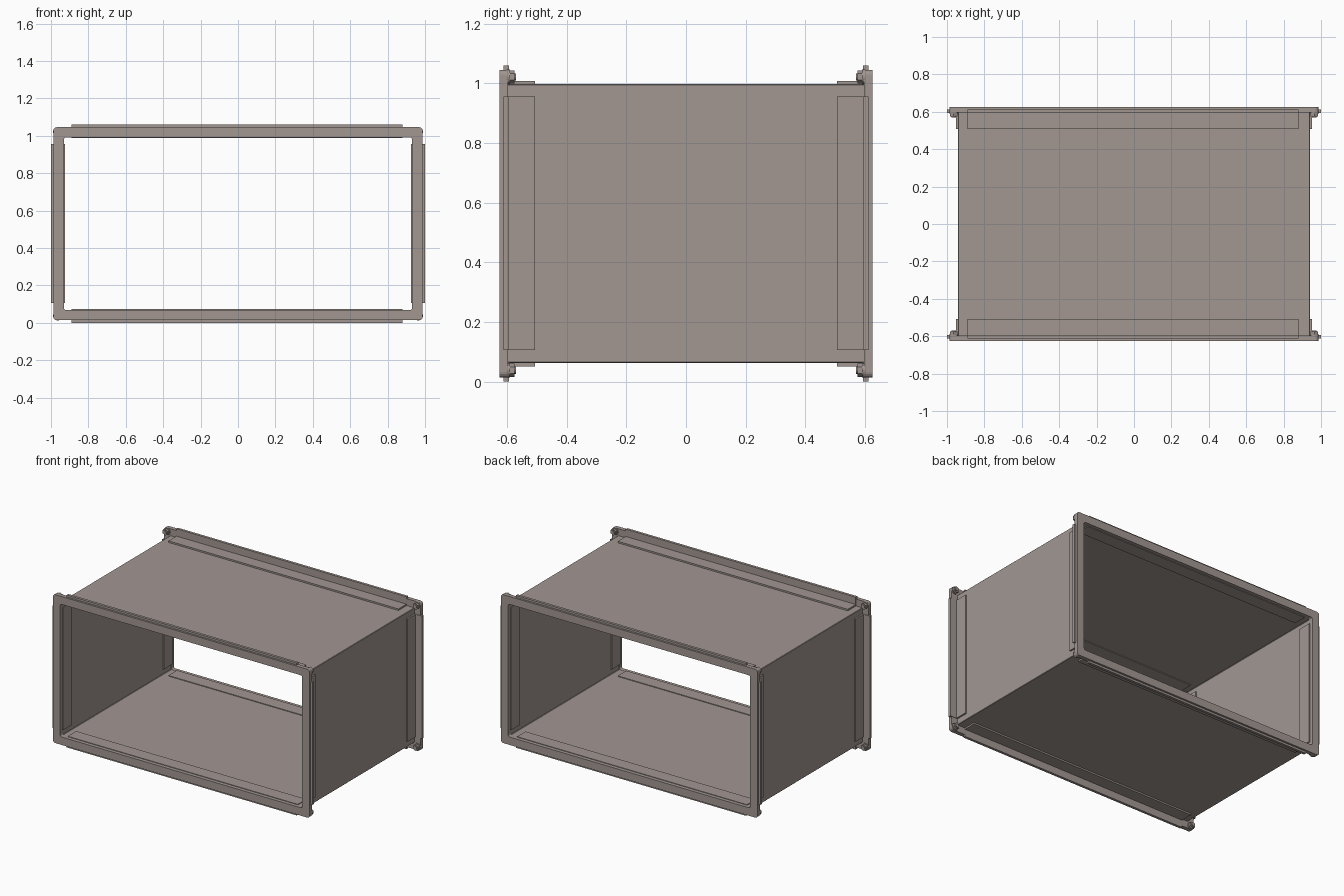
import bpy, bmesh, math
from mathutils import Vector, Matrix

if "Cube" in bpy.data.objects:
    bpy.data.objects.remove(bpy.data.objects["Cube"])

CZ = 0.53  # height of the duct axis
steel = bpy.data.materials.new("warm grey steel")
steel.diffuse_color = (0.36, 0.31, 0.29, 1)
steel.use_nodes = True
steel.node_tree.nodes["Principled BSDF"].inputs["Base Color"].default_value = steel.diffuse_color


def finish(name, bm):
    bmesh.ops.recalc_face_normals(bm, faces=bm.faces)
    me = bpy.data.meshes.new(name)
    bm.to_mesh(me)
    bm.free()
    me.materials.append(steel)
    ob = bpy.data.objects.new(name, me)
    bpy.context.collection.objects.link(ob)
    return ob


def round_rect(hx, hz, r, seg=4):
    pts = []
    for i, (sx, sz) in enumerate([(1, 1), (-1, 1), (-1, -1), (1, -1)]):
        for k in range(seg + 1):
            a = math.pi / 2 * (i + k / seg)
            pts.append((sx * (hx - r) + r * math.cos(a), CZ + sz * (hz - r) + r * math.sin(a)))
    return pts


def frame(name, outer, inner, y0, y1):
    """Closed ring between two matching loops, extruded along y."""
    bm = bmesh.new()
    rings = [[bm.verts.new((x, y, z)) for x, z in loop]
             for loop, y in ((outer, y0), (outer, y1), (inner, y1), (inner, y0))]
    n = len(outer)
    for a in range(4):
        p, q = rings[a], rings[(a + 1) % 4]
        for i in range(n):
            j = (i + 1) % n
            bm.faces.new((p[i], p[j], q[j], q[i]))
    return finish(name, bm)


def box(name, lo, hi):
    bm = bmesh.new()
    bmesh.ops.create_cube(bm, size=1)
    lo, hi = Vector(lo), Vector(hi)
    for v in bm.verts:
        v.co = Vector([(lo[i] + hi[i]) / 2 + v.co[i] * (hi[i] - lo[i]) for i in range(3)])
    return finish(name, bm)


def span(s, a, b):
    return sorted((s * a, s * b))


# thin sheet-metal duct body
frame("duct_body", round_rect(0.94, 0.468, 0.003, 1), round_rect(0.934, 0.462, 0.003, 1), -0.61, 0.61)

for sy, end in ((-1, "front"), (1, "back")):
    # rounded end flange
    f0, f1 = span(sy, 0.597, 0.625)
    frame(end + "_flange", round_rect(0.987, 0.516, 0.018), round_rect(0.931, 0.461, 0.012), f0, f1)

    leg = span(sy, 0.507, 0.6)
    up = span(sy, 0.594, 0.612)
    # angle cleats: a leg lying on the duct wall and an upright behind the flange
    for s, side in ((-1, "left"), (1, "right")):
        x = span(s, 0.926, 0.951)
        box(f"{end}_{side}_cleat_leg", (x[0], leg[0], 0.105), (x[1], leg[1], 0.957))
        x = span(s, 0.938, 1.0)
        box(f"{end}_{side}_cleat_upright", (x[0], up[0], 0.105), (x[1], up[1], 0.957))
    for s, side in ((-1, "bottom"), (1, "top")):
        z = span(s, 0.457, 0.479)
        box(f"{end}_{side}_cleat_leg", (-0.89, leg[0], CZ + z[0]), (0.88, leg[1], CZ + z[1]))
        z = span(s, 0.466, 0.53)
        box(f"{end}_{side}_cleat_upright", (-0.89, up[0], CZ + z[0]), (0.88, up[1], CZ + z[1]))

    # corner bolts: washer, hex nut and round stud
    for sx in (-1, 1):
        for sz in (-1, 1):
            for part, seg, r, depth in (("washer", 20, 0.025, 0.59), ("nut", 6, 0.022, 0.576), ("stud", 16, 0.012, 0.57)):
                bm = bmesh.new()
                y = sy * (depth + 0.602) / 2
                m = Matrix.Translation((sx * 0.964, y, CZ + sz * 0.492)) @ Matrix.Rotation(math.pi / 2, 4, 'X')
                bmesh.ops.create_cone(bm, cap_ends=True, segments=seg, radius1=r, radius2=r,
                                      depth=0.602 - depth, matrix=m)
                finish(f"{end}_bolt_{part}", bm)
